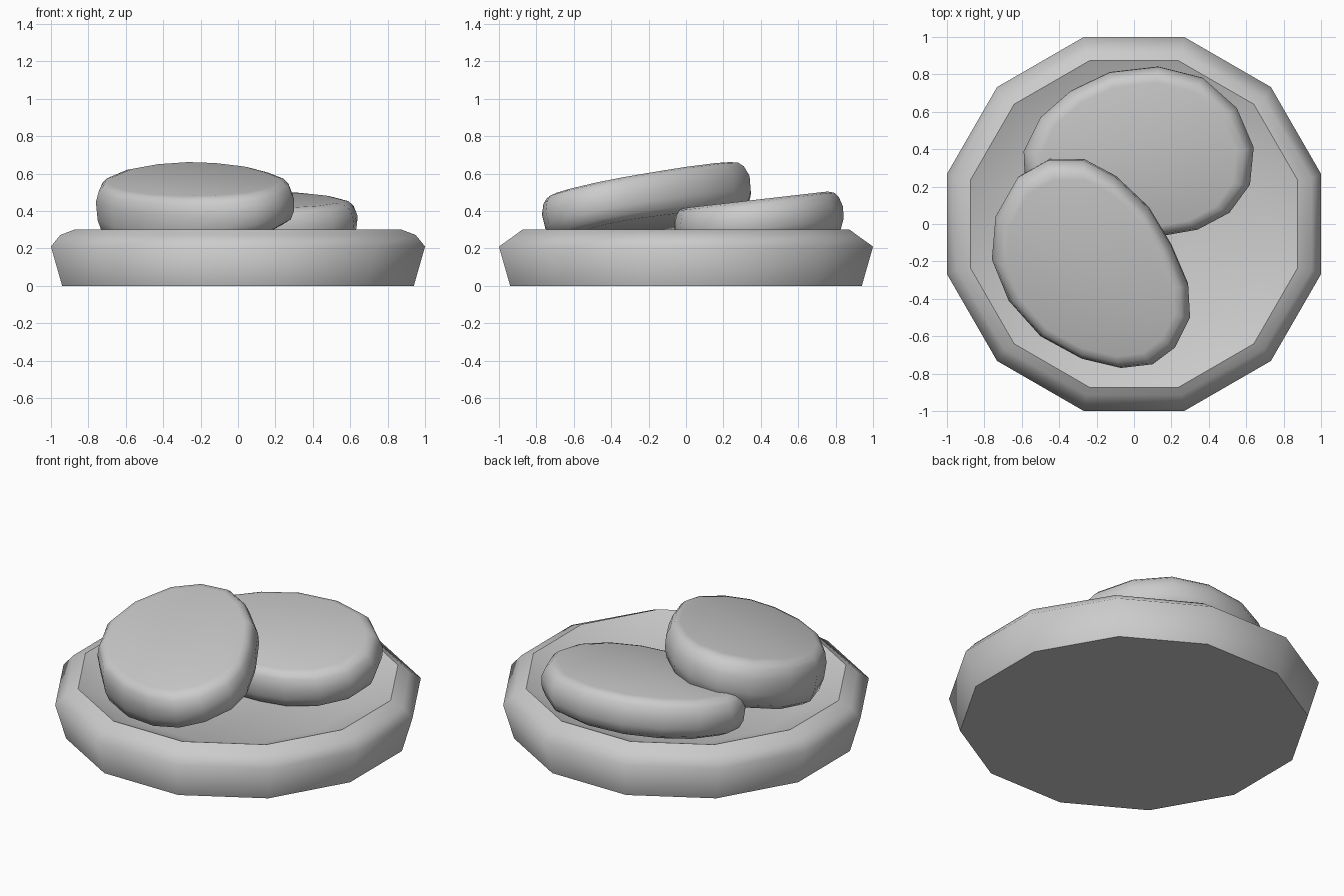
import bpy, bmesh, math

if "Cube" in bpy.data.objects:
    bpy.data.objects.remove(bpy.data.objects["Cube"])


def loft(name, rings, sharp=()):
    """Skin a stack of equal-length rings, cap both ends, smooth except sharp rings."""
    bm = bmesh.new()
    loops = [[bm.verts.new(p) for p in ring] for ring in rings]
    n = len(loops[0])
    for a, b in zip(loops, loops[1:]):
        for i in range(n):
            j = (i + 1) % n
            bm.faces.new((a[i], a[j], b[j], b[i]))
    bm.faces.new(loops[0][::-1])
    bm.faces.new(loops[-1])
    bmesh.ops.recalc_face_normals(bm, faces=bm.faces)
    for f in bm.faces:
        f.smooth = True
    for k in sharp:
        for i in range(n):
            bm.edges.get((loops[k][i], loops[k][(i + 1) % n])).smooth = False
    mesh = bpy.data.meshes.new(name)
    bm.to_mesh(mesh)
    bm.free()
    obj = bpy.data.objects.new(name, mesh)
    bpy.context.collection.objects.link(obj)
    return obj


def dodecagon(rx, ry, z):
    k = 1 / math.cos(math.radians(15))
    angles = [math.radians(15 + 30 * i) for i in range(12)]
    return [(rx * k * math.cos(a), ry * k * math.sin(a), z) for a in angles]


def stone(name, outline, plane, thick, taper):
    """Rounded slab: measured outline, top on z = a + b*x + c*y, underside tapering along x."""
    a, b, c = plane
    cx = sum(p[0] for p in outline) / len(outline)
    cy = sum(p[1] for p in outline) / len(outline)
    # (scale of outline, depth below the top plane)
    profile = [(0.86, 0.22), (0.95, 0.195), (0.99, 0.15), (1.0, 0.09),
               (0.965, 0.035), (0.92, 0.01), (0.85, 0.0)]
    rings = []
    for s, d in profile:
        lean = d - 0.09
        ring = []
        for px, py in outline:
            x, y = cx + (px - cx) * s, cy + (py - cy) * s
            f = thick - taper * (x - cx) if lean > 0 else 1
            ring.append((x + b * lean, y + c * lean,
                         a + b * x + c * y - 0.09 - lean * f))
        rings.append(ring)
    return loft(name, rings)


# Twelve-sided dish with chamfered rim and shallow sloping hollow
loft("base_dish", [dodecagon(0.94, 0.94, 0.0), dodecagon(1.0, 1.0, 0.21),
                   dodecagon(0.95, 0.913, 0.272), dodecagon(0.875, 0.875, 0.30),
                   dodecagon(0.64, 0.64, 0.20)], sharp=(0, 3))

# Lower stone resting in the dish
stone("lower_stone",
      [(-0.59, 0.39), (-0.585, 0.26), (-0.5, 0.13), (-0.32, 0.0), (-0.08, -0.065),
       (0.17, -0.06), (0.34, -0.03), (0.51, 0.06), (0.62, 0.21), (0.64, 0.41),
       (0.55, 0.62), (0.37, 0.78), (0.13, 0.84), (-0.13, 0.81), (-0.34, 0.71),
       (-0.5, 0.57)], (0.416, 0.0, 0.115), 1.1, 0.0)

# Upper stone leaning on the lower one
stone("upper_stone",
      [(-0.76, -0.19), (-0.67, -0.41), (-0.5, -0.6), (-0.28, -0.72), (-0.07, -0.77),
       (0.1, -0.75), (0.22, -0.66), (0.3, -0.5), (0.29, -0.33), (0.2, -0.12),
       (0.08, 0.08), (-0.1, 0.25), (-0.27, 0.34), (-0.46, 0.34), (-0.62, 0.25),
       (-0.74, 0.04)], (0.629, 0.07, 0.2), 1.3, 0.6)
